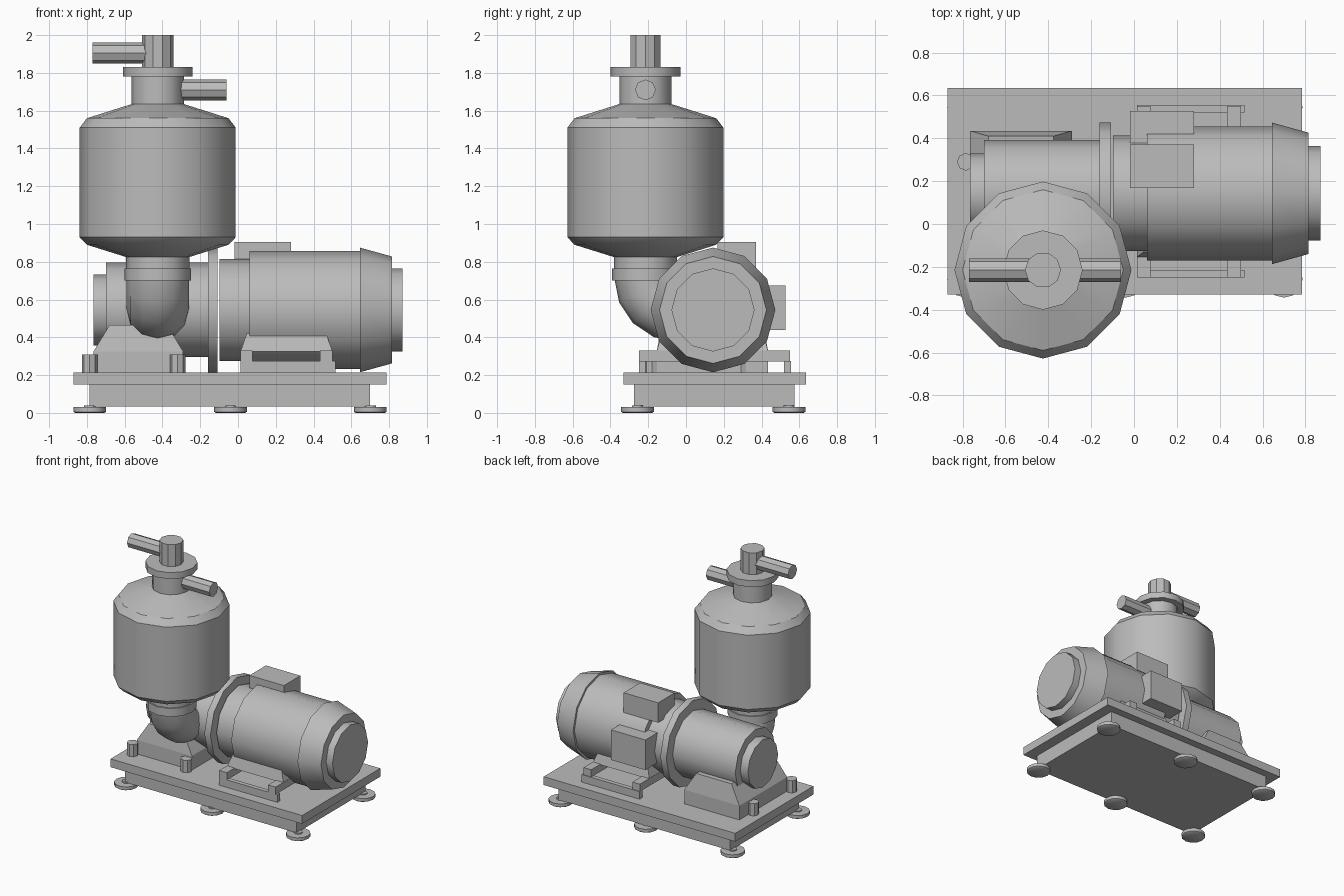
import bpy, bmesh, math
from mathutils import Vector, Matrix

cube = bpy.data.objects.get("Cube")
if cube:
    bpy.data.objects.remove(cube, do_unlink=True)

grey = bpy.data.materials.new("machine grey")
grey.use_nodes = True
colour = (0.5, 0.5, 0.5, 1)
grey.diffuse_color = colour
grey.node_tree.nodes["Principled BSDF"].inputs["Base Color"].default_value = colour


def finish(name, bm):
    """Turn a bmesh into an object, smooth except at sharp edges."""
    bmesh.ops.recalc_face_normals(bm, faces=bm.faces)
    for f in bm.faces:
        f.smooth = True
    for e in bm.edges:
        e.smooth = e.calc_face_angle(0) < math.radians(35)
    mesh = bpy.data.meshes.new(name)
    bm.to_mesh(mesh)
    bm.free()
    mesh.materials.append(grey)
    obj = bpy.data.objects.new(name, mesh)
    bpy.context.collection.objects.link(obj)
    return obj


def skin(name, rings):
    """Bridge rings of points and cap both ends."""
    bm = bmesh.new()
    loops = [[bm.verts.new(p) for p in ring] for ring in rings]
    n = len(loops[0])
    for a, b in zip(loops, loops[1:]):
        for i in range(n):
            j = (i + 1) % n
            bm.faces.new((a[i], a[j], b[j], b[i]))
    bm.faces.new(loops[0])
    bm.faces.new(loops[-1])
    return finish(name, bm)


def lathe(name, axis, centre, profile, n=12):
    """Turned part: profile of (position, radius) along x or z."""
    rings = []
    for t, r in profile:
        ring = []
        for i in range(n):
            a = 2 * math.pi * i / n
            u, v = r * math.cos(a), r * math.sin(a)
            if axis == "x":
                ring.append((t, centre[0] + u, centre[1] + v))
            else:
                ring.append((centre[0] + u, centre[1] + v, t))
        rings.append(ring)
    return skin(name, rings)


def block(name, x, y, z, tx=0, ty=0):
    """Box between limits, with its top drawn in by tx and ty."""
    rings = []
    for h, dx, dy in ((z[0], 0, 0), (z[1], tx, ty)):
        rings.append([(x[0] + dx, y[0] + dy, h), (x[1] - dx, y[0] + dy, h),
                      (x[1] - dx, y[1] - dy, h), (x[0] + dx, y[1] - dy, h)])
    return skin(name, rings)


# Base and levelling feet
block("base_plate", (-.87, .785), (-.33, .635), (.15, .215))
block("base_frame", (-.785, .70), (-.275, .575), (.035, .15))
for x in (-.785, -.04, .7):
    for y in (-.257, .545):
        lathe("levelling_foot", "z", (x, y),
              [(0, .078), (.006, .087), (.03, .087), (.031, .03), (.04, .03)])

# Pump and motor on one horizontal shaft
shaft = (.143, .545)
lathe("pump_body", "x", shaft,
      [(-.765, .187), (-.70, .187), (-.70, .25), (-.16, .25)])
lathe("pump_flange", "x", shaft, [(-.16, .33), (-.108, .33)])
lathe("coupling_housing", "x", shaft, [(-.097, .27), (.06, .27)])
lathe("motor_body", "x", shaft, [(.06, .313), (.645, .313)])
lathe("fan_cover", "x", shaft, [(.645, .33), (.815, .283)])
lathe("motor_end_cap", "x", shaft, [(.815, .22), (.87, .22)])
block("terminal_box", (-.018, .28), (.167, .37), (.75, .905))
block("side_box", (-.018, .28), (.36, .527), (.44, .675))

# Pump support
block("pump_support_base", (-.765, -.29), (-.155, .435), (.215, .325))
block("pump_support", (-.765, -.29), (-.155, .435), (.325, .465), .085, .025)
for x in (-.785, -.32):
    for y in (-.18, .29):
        lathe("anchor_bolt", "z", (x, y), [(.215, .041), (.31, .041)], 8)

# Motor support
block("motor_support", (.013, .5), (-.155, .435), (.325, .42), .033, .025)
for x in (.013, .435):
    block("motor_cross_bar", (x, x + .065), (-.25, .55), (.272, .33))
for y in (-.25, .52):
    block("motor_rail", (.013, .515), (y, y + .035), (.215, .274))

# Vessel with neck and lid
cx, cy = -.425, -.215
lathe("vessel", "z", (cx, cy),
      [(.765, .167), (.825, .167), (.89, .375), (.93, .413), (1.51, .413),
       (1.56, .375), (1.635, .138), (1.78, .138)])
lathe("vessel_lid", "z", (cx, cy), [(1.78, .185), (1.83, .185)])
lathe("top_pipe", "z", (cx, cy), [(1.83, .084), (2.0, .084)], 10)
lathe("upper_side_pipe", "x", (cy, 1.905), [(-.77, .055), (cx, .055)], 8)
lathe("lower_side_pipe", "x", (cy, 1.71), [(cx, .055), (-.06, .055)], 8)
lathe("neck_collar", "z", (cx, cy), [(.70, .177), (.765, .177)])

# Elbow sweeping from the vessel down into the pump
pivot = Vector((cx, -.04, .715))
bend = Vector((0, cy, 0)) - Vector((0, pivot.y, 0))
rings = []
for k in range(5):
    turn = Matrix.Rotation(math.radians(22.5 * k), 3, "X")
    ring = []
    for i in range(12):
        a = 2 * math.pi * i / 12
        p = bend + .165 * Vector((math.cos(a), math.sin(a), 0))
        ring.append(pivot + turn @ p)
    rings.append(ring)
rings.append([p + Vector((0, .1, 0)) for p in rings[-1]])
skin("inlet_elbow", rings)
